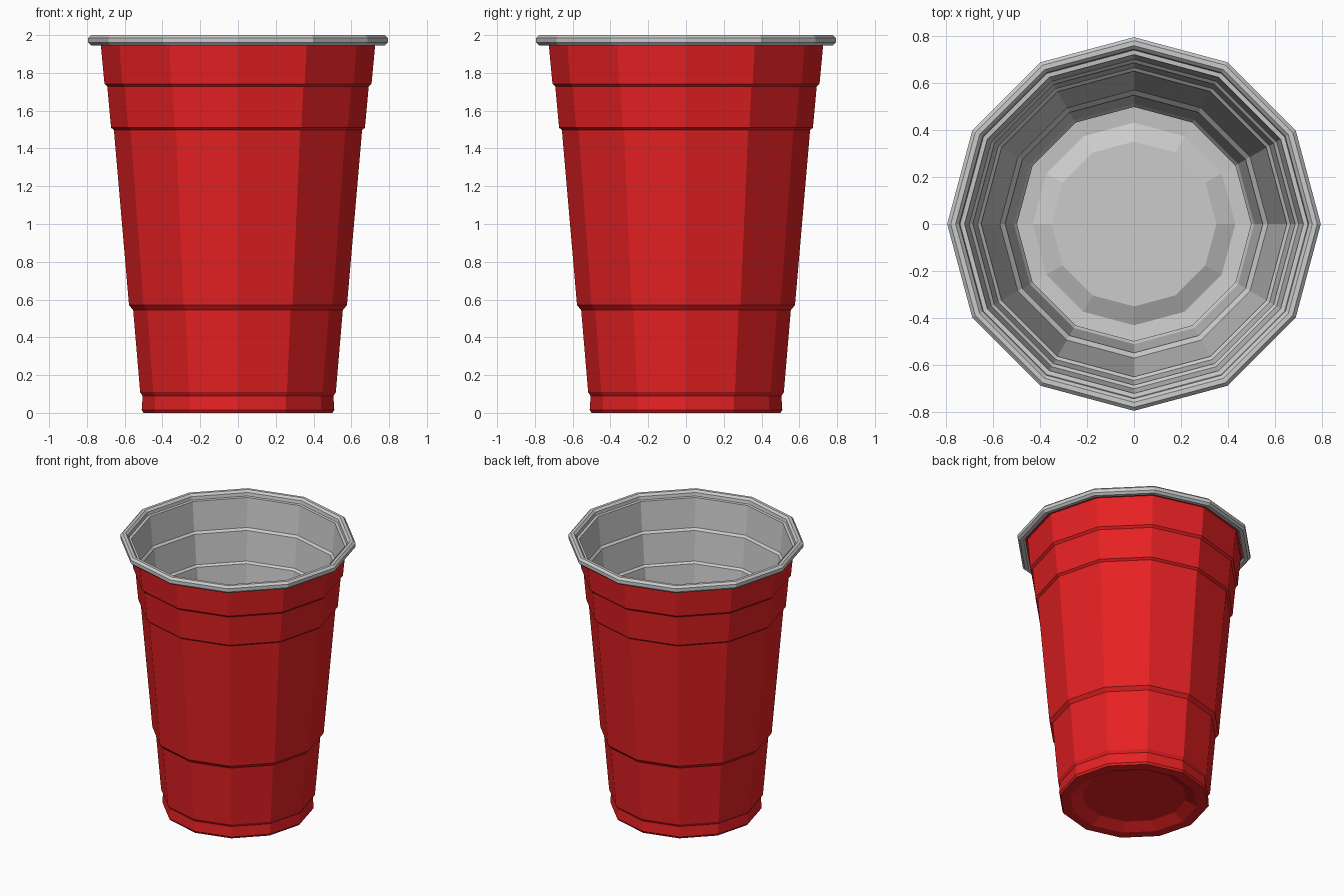
import bpy
import bmesh
from math import cos, sin, tau

if "Cube" in bpy.data.objects:
    bpy.data.objects.remove(bpy.data.objects["Cube"])

SIDES = 12


def lathe(name, profile, closed=False, cap=None, color=None):
    """Spin (radius, z) points into a faceted shell; optionally cap one end."""
    bm = bmesh.new()
    rings = [[bm.verts.new((r * cos(tau * k / SIDES), r * sin(tau * k / SIDES), z))
              for k in range(SIDES)] for r, z in profile]
    pairs = list(zip(rings, rings[1:]))
    if closed:
        pairs.append((rings[-1], rings[0]))
    for a, b in pairs:
        for k in range(SIDES):
            n = (k + 1) % SIDES
            bm.faces.new((a[k], a[n], b[n], b[k]))
    if cap == "start":
        bm.faces.new(rings[0][::-1])
    elif cap == "end":
        bm.faces.new(rings[-1])
    mesh = bpy.data.meshes.new(name)
    bm.to_mesh(mesh)
    bm.free()
    obj = bpy.data.objects.new(name, mesh)
    bpy.context.collection.objects.link(obj)
    if color:
        mat = bpy.data.materials.new(name + "_color")
        mat.diffuse_color = color
        mat.use_nodes = True
        mat.node_tree.nodes["Principled BSDF"].inputs["Base Color"].default_value = mat.diffuse_color
        mesh.materials.append(mat)
    return obj


# Stepped wall, from foot to lip
wall = [(0.51, 0.015), (0.505, 0.09), (0.518, 0.11), (0.555, 0.545),
        (0.577, 0.57), (0.657, 1.497), (0.672, 1.51), (0.692, 1.727),
        (0.707, 1.742), (0.727, 1.955)]

# Red outside with a recessed underside
lathe("cup_outside", [(0.35, 0.04), (0.43, 0.0), (0.50, 0.0)] + wall + [(0.75, 1.957)],
      cap="start", color=(0.8, 0.015, 0.017, 1))

# Grey lining just inside the wall, ending in a raised floor
lining = [(r - 0.008, z + 0.004) for r, z in reversed(wall)]
lathe("cup_lining", [(0.745, 1.962)] + lining + [(0.43, 0.012), (0.35, 0.05)], cap="end")

# Rolled rim
lathe("rim", [(0.752, 1.945), (0.778, 1.945), (0.793, 1.96), (0.793, 1.985),
              (0.778, 2.0), (0.757, 2.0), (0.742, 1.985), (0.738, 1.96)], closed=True)
